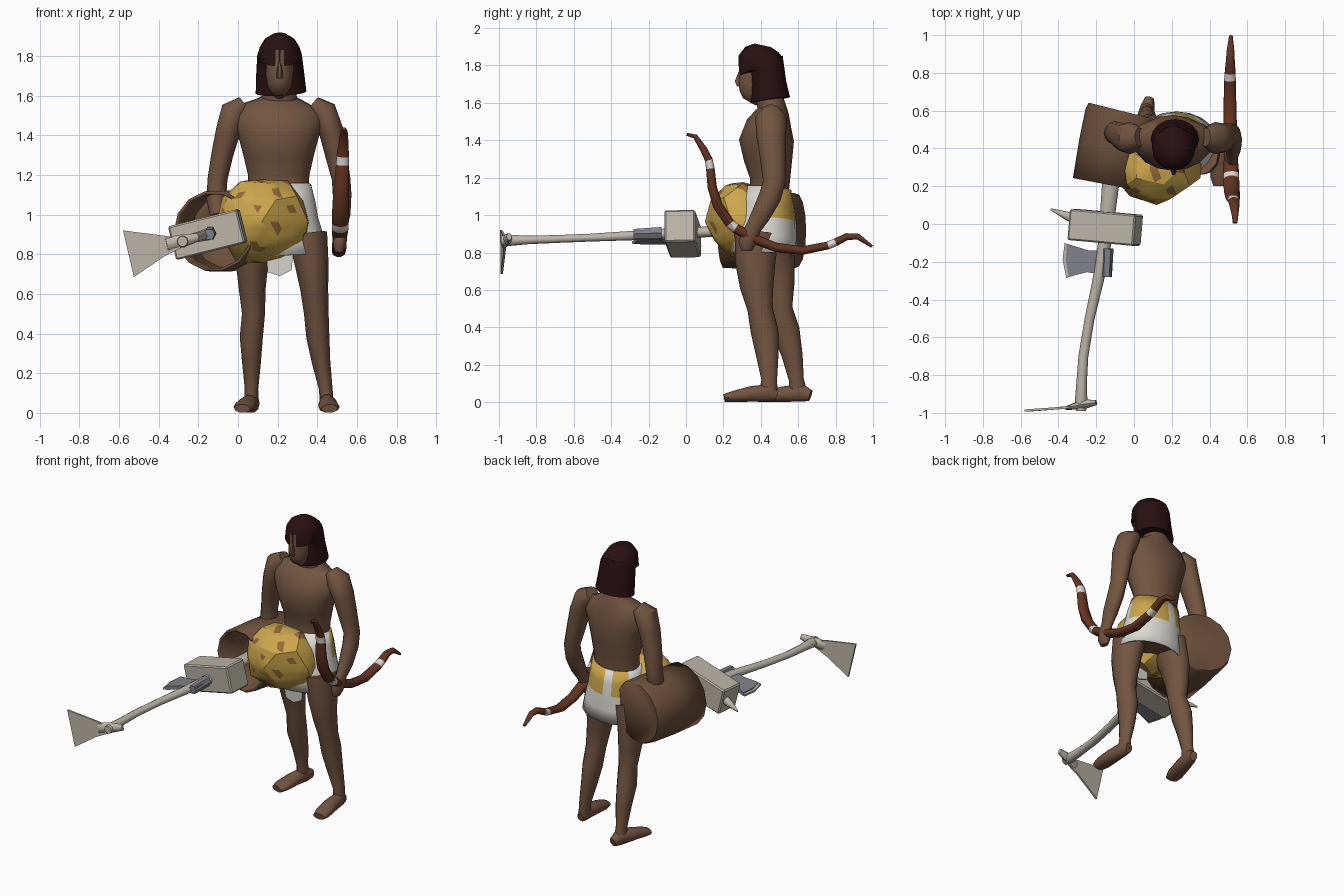
import bpy, bmesh, math, random
from mathutils import Vector, Matrix

random.seed(4)


def material(name, rgb):
    m = bpy.data.materials.new(name)
    m.diffuse_color = (*rgb, 1)
    return m


SKIN = material("brown skin", (0.17, 0.09, 0.052))
HAIR = material("dark hair", (0.022, 0.005, 0.006))
WHITE = material("white linen", (0.72, 0.70, 0.66))
GOLD = material("golden pelt", (0.60, 0.38, 0.07))
SPOT = material("pelt spots", (0.30, 0.14, 0.04))
RUST = material("rust wood", (0.13, 0.036, 0.016))
CLAY = material("basket brown", (0.15, 0.078, 0.042))
BONE = material("pale wood", (0.50, 0.46, 0.39))
STEEL = material("grey metal", (0.22, 0.22, 0.26))


def finish(name, bm, mats, angle=50):
    bmesh.ops.recalc_face_normals(bm, faces=bm.faces)
    me = bpy.data.meshes.new(name)
    bm.to_mesh(me)
    bm.free()
    for m in mats:
        me.materials.append(m)
    ob = bpy.data.objects.new(name, me)
    bpy.context.collection.objects.link(ob)
    bpy.ops.object.select_all(action='DESELECT')
    ob.select_set(True)
    bpy.context.view_layer.objects.active = ob
    bpy.ops.object.shade_smooth_by_angle(angle=math.radians(angle))
    return ob


def loft(name, rings, mats, n=12, caps=(True, True), bands=(), rule=None, angle=50):
    """Skin of elliptical rings (x, y, z, radius a, radius b) along a path."""
    bm = bmesh.new()
    pts = [Vector(r[:3]) for r in rings]
    loops = []
    for i, r in enumerate(rings):
        t = (pts[min(i + 1, len(pts) - 1)] - pts[max(i - 1, 0)]).normalized()
        axis = Vector((0, 1, 0)) if abs(t.x) > 0.85 else Vector((1, 0, 0))
        a = (axis - t * axis.dot(t)).normalized()
        b = t.cross(a)
        loops.append([bm.verts.new(pts[i] + a * r[3] * math.cos(k * math.tau / n)
                                   + b * r[4] * math.sin(k * math.tau / n)) for k in range(n)])
    for i in range(len(loops) - 1):
        for k in range(n):
            f = bm.faces.new((loops[i][k], loops[i][(k + 1) % n],
                              loops[i + 1][(k + 1) % n], loops[i + 1][k]))
            f.material_index = 1 if i in bands else 0
            if rule and rule(f.calc_center_median()):
                f.material_index = 1
    if caps[0]:
        bm.faces.new(loops[0])
    if caps[1]:
        bm.faces.new(loops[-1])
    return finish(name, bm, mats, angle)


def plate(name, pts, thick, mat):
    """Flat outline extruded by a vector."""
    bm = bmesh.new()
    off = Vector(thick)
    f = bm.faces.new([bm.verts.new(Vector(p) - off / 2) for p in pts])
    new = bmesh.ops.extrude_face_region(bm, geom=[f], use_keep_orig=True)["geom"]
    bmesh.ops.translate(bm, vec=off, verts=[v for v in new if isinstance(v, bmesh.types.BMVert)])
    return finish(name, bm, [mat], 30)


# torso and neck
loft("torso", [(.22, .43, .82, .16, .12), (.215, .435, 1.0, .165, .125), (.205, .445, 1.13, .152, .105),
               (.205, .45, 1.2, .155, .108), (.205, .44, 1.3, .178, .13), (.205, .43, 1.4, .205, .147),
               (.205, .445, 1.49, .235, .12), (.205, .46, 1.55, .185, .09), (.21, .455, 1.59, .09, .075),
               (.21, .43, 1.67, .065, .068)], [SKIN], 16)

# head, nose and bobbed hair
loft("head", [(.21, .34, 1.605, .03, .04), (.21, .36, 1.64, .06, .08), (.21, .37, 1.70, .071, .09),
              (.21, .37, 1.76, .073, .088), (.21, .37, 1.83, .07, .09)], [SKIN], 14)
loft("nose", [(.21, .29, 1.765, .008, .01), (.21, .278, 1.715, .015, .02), (.21, .285, 1.69, .016, .014)],
     [SKIN], 6)
loft("hair", [(.217, .45, 1.615, .128, .107), (.213, .437, 1.7, .122, .1), (.21, .425, 1.79, .114, .102),
              (.21, .40, 1.80, .114, .128), (.21, .40, 1.845, .1, .12), (.21, .405, 1.885, .075, .09),
              (.21, .41, 1.908, .035, .045)], [HAIR], 16)

# arms
loft("arm_with_bow", [(.38, .46, 1.56, .04, .05), (.43, .455, 1.52, .068, .085), (.47, .455, 1.42, .062, .078),
                      (.495, .465, 1.3, .055, .068), (.52, .472, 1.18, .047, .06), (.525, .45, 1.1, .047, .06),
                      (.525, .40, 1.0, .042, .052), (.52, .36, .93, .03, .042), (.517, .34, .89, .034, .05),
                      (.512, .325, .845, .034, .045), (.508, .325, .81, .02, .028)], [SKIN])
loft("arm_with_basket", [(.03, .46, 1.56, .04, .05), (-.02, .455, 1.52, .068, .085), (-.05, .457, 1.42, .062, .078),
                         (-.08, .47, 1.3, .055, .068), (-.103, .485, 1.18, .05, .06), (-.11, .48, 1.08, .05, .058),
                         (-.1, .44, .99, .04, .045)], [SKIN])

# legs and feet
loft("forward_leg", [(.35, .38, .9, .1, .12), (.372, .37, .75, .085, .108), (.385, .378, .62, .07, .09),
                     (.395, .395, .5, .062, .067), (.403, .42, .38, .058, .074), (.42, .435, .25, .046, .06),
                     (.443, .445, .12, .034, .042), (.447, .44, .04, .036, .05)], [SKIN])
loft("rear_leg", [(.1, .45, .9, .1, .13), (.07, .475, .75, .082, .108), (.072, .495, .62, .067, .085),
                  (.078, .507, .5, .058, .062), (.067, .535, .38, .058, .073), (.068, .568, .25, .047, .056),
                  (.068, .59, .12, .034, .04), (.068, .6, .04, .036, .05)], [SKIN])
foot = [(0, .045, .035, .025, .03), (.002, 0, .05, .038, .05), (.006, -.1, .043, .048, .043),
        (.012, -.19, .03, .054, .03), (.014, -.235, .022, .042, .022)]
for name, ox, oy, turn in (("forward_foot", .447, .44, 0.0), ("rear_foot", .07, .62, -.27)):
    loft(name, [(ox + r[0] + turn * -r[1] * 1.0, oy + r[1], *r[2:]) for r in foot], [SKIN], 10)


# kilt with a pelt band at the back
def at_back(c):
    a = math.degrees(math.atan2(c.y - .43, c.x - .21))
    return c.z > .98 and 5 < a < 150 and not 100 < a < 112


skirt = loft("kilt", [(.205, .443, 1.145, .163, .12), (.21, .435, 1.06, .18, .145), (.213, .43, .98, .19, .16),
                      (.22, .42, .88, .212, .172), (.225, .418, .79, .226, .178)], [WHITE, GOLD], 20,
             (False, False), rule=at_back)
sol = skirt.modifiers.new("cloth", 'SOLIDIFY')
sol.thickness = .012
plate("kilt_flap", [(.14, .29, .82), (.28, .29, .82), (.27, .3, .72), (.21, .3, .69), (.15, .3, .71)],
      (0, .012, 0), WHITE)

# bundled spotted pelt
bm = bmesh.new()
bmesh.ops.create_icosphere(bm, subdivisions=2, radius=1)
for v in bm.verts:
    d = v.co * random.uniform(.88, 1.1)
    v.co = Vector((.12 + d.x * .235, .305 + d.y * .19, .965 + d.z * .225))
bmesh.ops.subdivide_edges(bm, edges=bm.edges, cuts=2, use_grid_fill=True)
for f in bm.faces:
    c = f.calc_center_median()
    w = math.sin(c.x * 37 + 1) * math.sin(c.z * 33 + c.y * 14) + .4 * math.sin(c.x * 61 + c.z * 70)
    f.material_index = 1 if w > .82 else 0
finish("pelt_bundle", bm, [GOLD, SPOT], 25)

# open basket under the arm
basket = loft("basket", [(-.05, .595, .917, .195, .195), (-.055, .575, .917, .205, .205),
                         (-.085, .4, .917, .21, .21), (-.122, .205, .917, .205, .205)],
              [CLAY], 14, (True, False), angle=60)
sol = basket.modifiers.new("wall", 'SOLIDIFY')
sol.thickness = .015

# long adze: handle, neck and blade
loft("adze_handle", [(-.1, .45, .92, .045, .03), (-.125, .2, .915, .045, .03), (-.155, -.1, .9, .035, .03),
                     (-.19, -.3, .89, .03, .026), (-.235, -.5, .88, .026, .022), (-.268, -.7, .872, .026, .022),
                     (-.278, -.85, .867, .028, .024), (-.28, -.95, .865, .034, .032), (-.28, -.99, .865, .026, .026)],
     [BONE], 10)
loft("adze_neck", [(-.2, -.945, .885, .014, .02), (-.27, -.955, .87, .026, .032), (-.36, -.975, .85, .01, .035)],
     [BONE], 8)
plate("adze_blade", [(-.58, -.988, .92), (-.36, -.972, .892), (-.29, -.967, .875), (-.29, -.967, .83),
                     (-.37, -.972, .79), (-.525, -.985, .685)], (0, .012, 0), BONE)

# block mallet with its peg
bm = bmesh.new()
bmesh.ops.create_cube(bm, size=1, matrix=Matrix.Translation((-.152, -.018, .9))
                      @ Matrix.Rotation(math.radians(-14), 4, 'Y') @ Matrix.Rotation(math.radians(-5), 4, 'Z')
                      @ Matrix.Diagonal((.36, .165, .175, 1)))
bmesh.ops.bevel(bm, geom=bm.edges[:], offset=.008, segments=1, affect='EDGES')
finish("mallet_head", bm, [BONE], 30)
loft("mallet_peg", [(-.3, .025, .865, .03, .03), (-.36, .045, .85, .022, .022), (-.44, .078, .835, .005, .005)],
     [BONE], 8)


# axe head lying on the handle
def tilt(points):
    return [(x, y, .905 + .22 * (x + .13)) for x, y in points]


plate("axe_head", tilt([(-.12, -.14), (-.24, -.14), (-.355, -.105), (-.362, -.19), (-.345, -.28),
                        (-.25, -.255), (-.12, -.275)]), (0, 0, .024), STEEL)
plate("axe_edge", tilt([(-.355, -.105), (-.367, -.1), (-.378, -.19), (-.358, -.288), (-.345, -.28),
                        (-.362, -.19)]), (0, 0, .012), BONE)
loft("axe_socket", [(-.14, -.13, .905, .032, .036), (-.145, -.28, .9, .028, .03)], [STEEL], 6)

# bow with pale bindings
loft("bow", [(.535, .005, 1.432, .012, .008), (.535, .05, 1.42, .018, .014), (.532, .095, 1.35, .026, .02),
             (.528, .122, 1.295, .031, .022), (.527, .13, 1.25, .033, .024), (.522, .14, 1.15, .038, .026),
             (.518, .17, 1.05, .042, .028), (.515, .235, .955, .042, .028), (.515, .265, .93, .042, .028),
             (.512, .36, .875, .036, .028), (.51, .48, .828, .036, .026), (.508, .62, .81, .034, .024),
             (.508, .76, .838, .031, .022), (.509, .80, .855, .029, .022), (.51, .86, .885, .024, .02),
             (.511, .92, .885, .02, .017), (.513, .995, .832, .01, .008)],
     [RUST, WHITE], 10, bands=(3, 7, 12))
